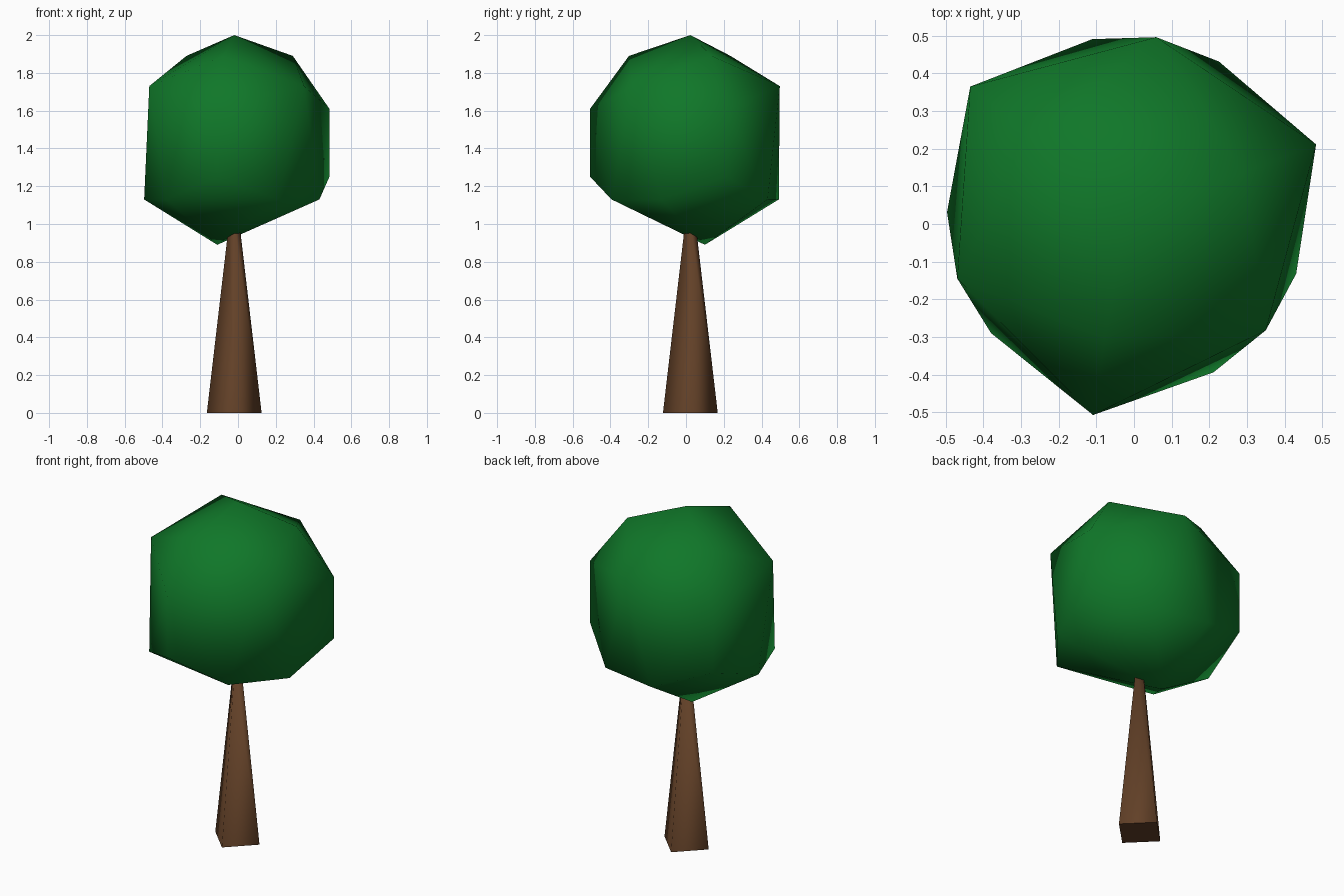
import bpy, bmesh, math

if "Cube" in bpy.data.objects:
    bpy.data.objects.remove(bpy.data.objects["Cube"])

CX, CY = -0.02, 0.023          # trunk axis


def material(name, rgb):
    m = bpy.data.materials.new(name)
    m.diffuse_color = (*rgb, 1)
    m.use_nodes = True
    m.node_tree.nodes["Principled BSDF"].inputs["Base Color"].default_value = m.diffuse_color
    return m


def finish(bm, name, mat, angle):
    bmesh.ops.recalc_face_normals(bm, faces=bm.faces)
    me = bpy.data.meshes.new(name)
    bm.to_mesh(me)
    bm.free()
    ob = bpy.data.objects.new(name, me)
    bpy.context.collection.objects.link(ob)
    me.materials.append(mat)
    bpy.ops.object.select_all(action='DESELECT')
    ob.select_set(True)
    bpy.context.view_layer.objects.active = ob
    bpy.ops.object.shade_smooth_by_angle(angle=math.radians(angle))


# Trunk: four-sided taper with its corners on the axes
bm = bmesh.new()
bmesh.ops.create_cone(bm, cap_ends=True, segments=4, radius1=0.145, radius2=0.028, depth=1.0)
bmesh.ops.translate(bm, verts=bm.verts, vec=(CX, CY, 0.5))
finish(bm, "trunk", material("bark brown", (0.125, 0.053, 0.021)), 93)

# Crown: faceted ball, three-fold rings (radius, height, start angle) closed by a hull
bm = bmesh.new()
rings = [(0.33, 1.89, 20), (0.48, 1.73, 80.5), (0.538, 1.61, 20.5),
         (0.538, 1.25, 20.5), (0.477, 1.13, 59), (0.477, 1.13, 101)]
for r, z, start in rings:
    for k in range(3):
        a = math.radians(start + 120 * k)
        bm.verts.new((CX + r * math.cos(a), CY + r * math.sin(a), z))
bm.verts.new((CX, CY, 2.0))          # tip
bm.verts.new((-0.11, 0.10, 0.89))    # off-centre lowest point
bmesh.ops.convex_hull(bm, input=bm.verts)
finish(bm, "crown", material("leaf green", (0.005, 0.185, 0.022)), 180)
